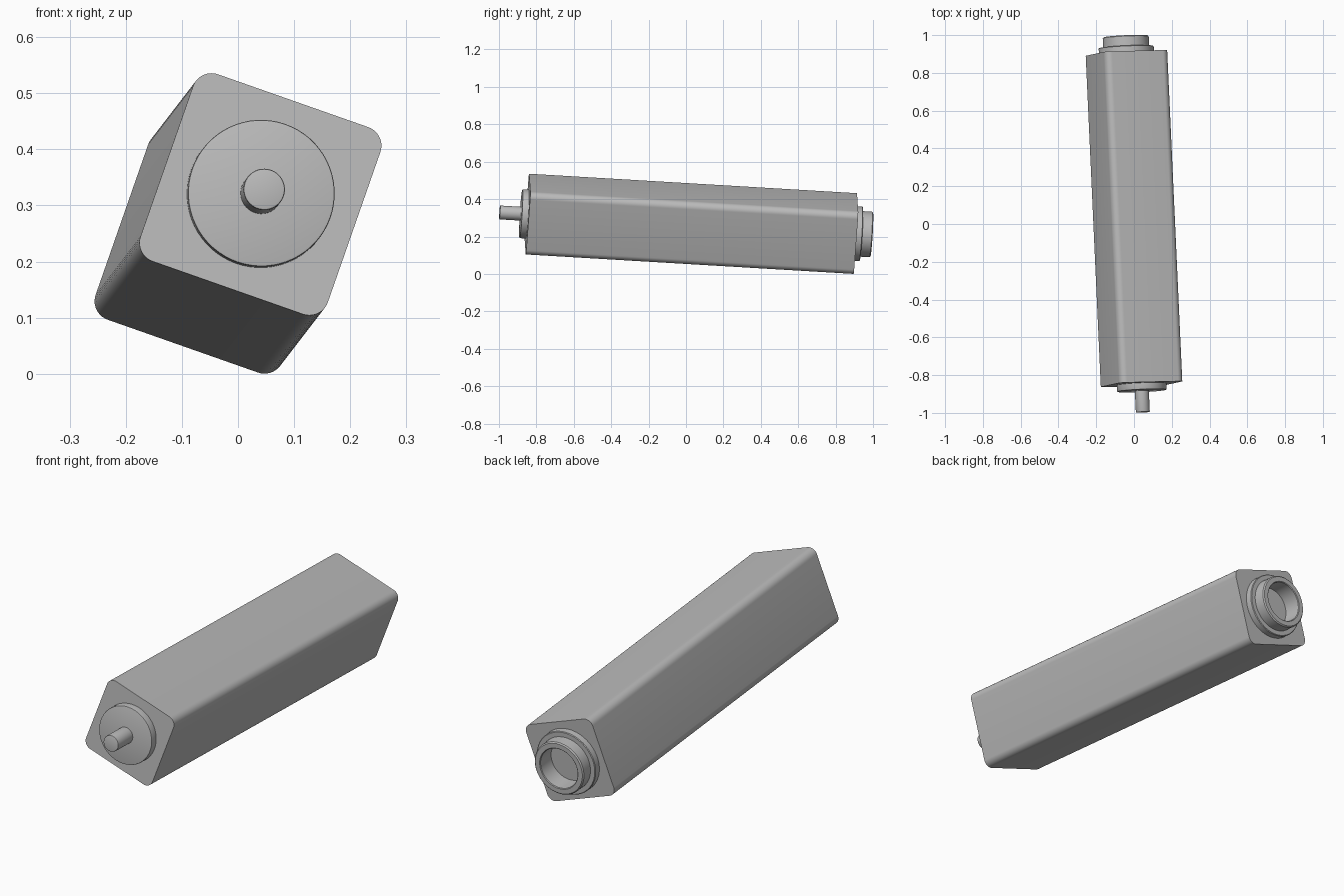
import bpy, bmesh, math
from mathutils import Matrix, Vector

cube = bpy.data.objects.get("Cube")
if cube:
    bpy.data.objects.remove(cube, do_unlink=True)

# One plain grey for everything
grey = bpy.data.materials.new("plain_grey")
grey.use_nodes = True
COLOUR = (0.5, 0.5, 0.5, 1)
grey.diffuse_color = COLOUR
grey.node_tree.nodes["Principled BSDF"].inputs["Base Color"].default_value = COLOUR

# Tilted frame: local z runs along the body from its front face to its back
axis = Vector((-0.08, 1.753, -0.104))
length = axis.length
axis.normalize()
side = Vector((0.944, 0, -0.33))
side = (side - axis * side.dot(axis)).normalized()
frame = Matrix((side, axis.cross(side), axis)).transposed().to_4x4()
frame.translation = (0.04, -0.848, 0.32)


def finish(name, bm):
    bmesh.ops.recalc_face_normals(bm, faces=bm.faces)
    mesh = bpy.data.meshes.new(name)
    bm.to_mesh(mesh)
    bm.free()
    mesh.materials.append(grey)
    obj = bpy.data.objects.new(name, mesh)
    obj.matrix_world = frame
    bpy.context.collection.objects.link(obj)
    bpy.ops.object.select_all(action="DESELECT")
    obj.select_set(True)
    bpy.context.view_layer.objects.active = obj
    bpy.ops.object.shade_smooth_by_angle(angle=math.radians(35))


def turned(name, profile, steps=64):
    """Spin (radius, distance) points about the body axis."""
    bm = bmesh.new()
    verts = [bm.verts.new((r, 0, z)) for r, z in profile]
    edges = [bm.edges.new(pair) for pair in zip(verts, verts[1:])]
    bmesh.ops.spin(bm, geom=verts + edges, cent=(0, 0, 0), axis=(0, 0, 1),
                   angle=math.tau, steps=steps, use_duplicate=False)
    bmesh.ops.remove_doubles(bm, verts=bm.verts, dist=0.0001)
    finish(name, bm)


# Square body with its four long edges rounded
bm = bmesh.new()
bmesh.ops.create_cube(bm, size=1)
bmesh.ops.scale(bm, vec=(0.354, 0.354, length), verts=bm.verts)
bmesh.ops.translate(bm, vec=(0, 0, length / 2), verts=bm.verts)
long_edges = [e for e in bm.edges if abs(e.verts[0].co.z - e.verts[1].co.z) > 1]
bmesh.ops.bevel(bm, geom=long_edges, offset=0.035, segments=10,
                profile=0.5, affect="EDGES")
finish("body", bm)

# Front: boss disc and output shaft
turned("front_boss", [(0, 0), (0.131, 0), (0.131, -0.031), (0.130, -0.034),
                      (0.127, -0.035), (0, -0.035)])
turned("front_shaft", [(0, -0.03), (0.037, -0.03), (0.037, -0.145),
                       (0.036, -0.148), (0.033, -0.149), (0, -0.149)], 40)

# Back: stepped flange and hollow collar
flange = length + 0.032
rim = length + 0.088
turned("back_flange", [(0, length), (0.146, length), (0.146, flange - 0.003),
                       (0.143, flange), (0.1, flange)])
turned("back_collar", [(0.122, flange - 0.002), (0.122, rim - 0.005),
                       (0.117, rim), (0.095, rim), (0.092, rim - 0.003),
                       (0.092, length + 0.003), (0, length + 0.003)])
